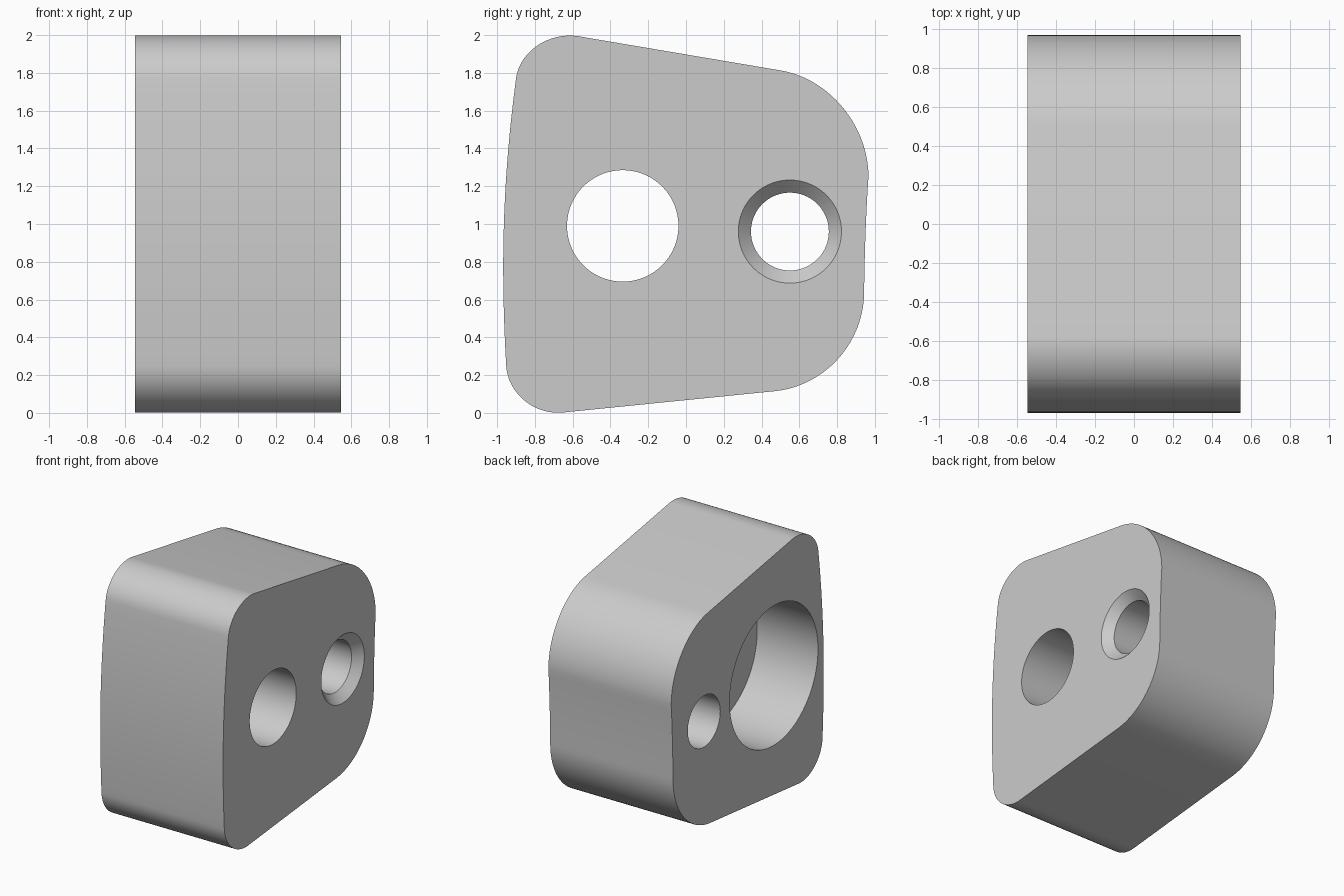
import bpy, bmesh, math
from mathutils import Vector
from mathutils.geometry import interpolate_bezier

if "Cube" in bpy.data.objects:
    bpy.data.objects.remove(bpy.data.objects["Cube"], do_unlink=True)

HALF = 0.545   # half the block thickness along x

grey = bpy.data.materials.new("light grey")
grey.use_nodes = True
grey.diffuse_color = (0.6, 0.6, 0.6, 1)
grey.node_tree.nodes["Principled BSDF"].inputs["Base Color"].default_value = (0.6, 0.6, 0.6, 1)


def make_object(name, bm):
    bmesh.ops.recalc_face_normals(bm, faces=bm.faces)
    mesh = bpy.data.meshes.new(name)
    bm.to_mesh(mesh)
    bm.free()
    mesh.materials.append(grey)
    obj = bpy.data.objects.new(name, mesh)
    bpy.context.collection.objects.link(obj)
    return obj


def turned_cutter(name, y, z, profile, steps=96):
    """Solid turned around the x axis from (x, radius) pairs."""
    bm = bmesh.new()
    rings = []
    for x, r in profile:
        angles = [math.tau * i / steps for i in range(steps)]
        rings.append([bm.verts.new((x, y + r * math.cos(a), z + r * math.sin(a))) for a in angles])
    for a, b in zip(rings, rings[1:]):
        for i in range(steps):
            j = (i + 1) % steps
            bm.faces.new((a[i], a[j], b[j], b[i]))
    bm.faces.new(rings[0])
    bm.faces.new(rings[-1])
    return make_object(name, bm)


# Side outline in (y, z): start, two handles, end, number of points
outline = [
    ((0.50, 1.813), (0.763, 1.769), (0.966, 1.517), (0.966, 1.25), 24),
    ((0.966, 1.25), (0.952, 1.05), (0.945, 0.82), (0.943, 0.64), 12),
    ((0.943, 0.64), (0.942, 0.37), (0.735, 0.142), (0.47, 0.115), 24),
    ((-0.653, 0.002), (-0.80, -0.012), (-0.943, 0.10), (-0.952, 0.25), 20),
    ((-0.952, 0.25), (-0.98, 0.75), (-0.975, 1.2), (-0.90, 1.77), 24),
    ((-0.90, 1.77), (-0.88, 1.92), (-0.718, 2.018), (-0.57, 1.994), 20),
]
points = []
for a, b, c, d, count in outline:
    for p in interpolate_bezier(*(Vector(v) for v in (a, b, c, d)), count):
        if not points or (p - points[-1]).length > 0.001:
            points.append(p)

# Block body
bm = bmesh.new()
face = bm.faces.new([bm.verts.new((-HALF, p.x, p.y)) for p in points])
side = bmesh.ops.extrude_face_region(bm, geom=[face])
new_verts = [v for v in side["geom"] if isinstance(v, bmesh.types.BMVert)]
bmesh.ops.translate(bm, verts=new_verts, vec=(2 * HALF, 0, 0))
block = make_object("block", bm)

# Stepped main bore and countersunk screw hole
OUT = HALF + 0.1
cutters = [
    turned_cutter("main_bore_cutter", -0.335, 0.99,
                  [(-OUT, 0.56), (-0.005, 0.56), (-0.005, 0.295), (OUT, 0.295)]),
    turned_cutter("screw_hole_cutter", 0.55, 0.96,
                  [(-OUT, 0.206), (HALF - 0.067, 0.206), (OUT, 0.373)]),
]
bpy.context.view_layer.objects.active = block
for cutter in cutters:
    cutter.hide_render = True
    mod = block.modifiers.new("cut", 'BOOLEAN')
    mod.operation = 'DIFFERENCE'
    mod.solver = 'EXACT'
    mod.object = cutter
    bpy.ops.object.modifier_apply(modifier=mod.name)
    bpy.data.objects.remove(cutter, do_unlink=True)

# Smooth curved walls with sharp rims
bpy.ops.object.select_all(action='DESELECT')
block.select_set(True)
bpy.ops.object.shade_smooth_by_angle(angle=math.radians(30))
